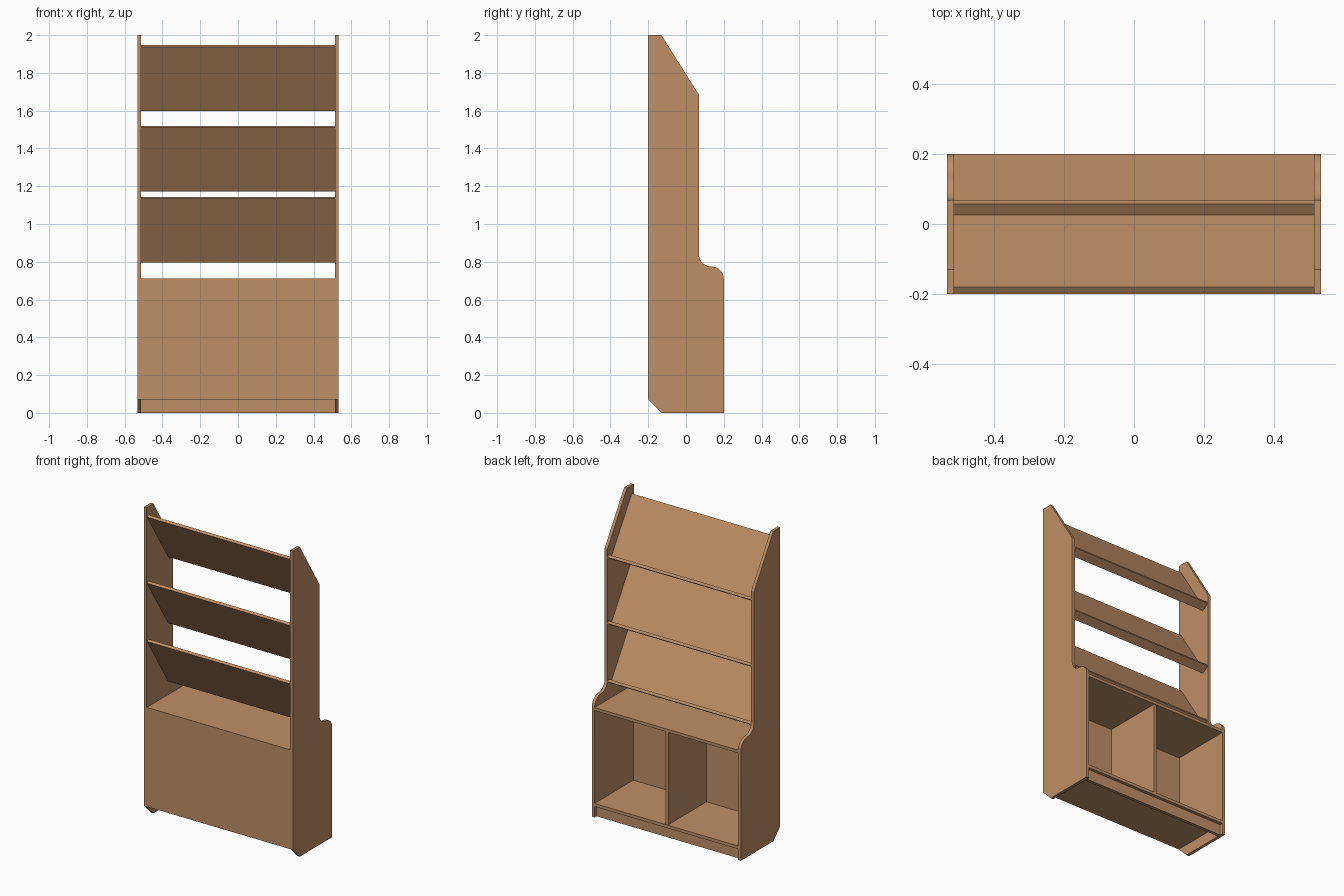
import bpy, bmesh, math

if "Cube" in bpy.data.objects:
    bpy.data.objects.remove(bpy.data.objects["Cube"])

HALF_W, HALF_D, T = 0.533, 0.2, 0.02
IN = HALF_W - T

wood = bpy.data.materials.new("warm wood")
wood.diffuse_color = (0.52, 0.275, 0.135, 1)
wood.use_nodes = True
wood.node_tree.nodes["Principled BSDF"].inputs["Base Color"].default_value = wood.diffuse_color


def extrude_profile(name, pts, x0, x1):
    """Extrude a closed (y, z) profile along x."""
    bm = bmesh.new()
    face = bm.faces.new([bm.verts.new((x0, y, z)) for y, z in pts])
    res = bmesh.ops.extrude_face_region(bm, geom=[face])
    moved = [g for g in res["geom"] if isinstance(g, bmesh.types.BMVert)]
    bmesh.ops.translate(bm, verts=moved, vec=(x1 - x0, 0, 0))
    bmesh.ops.recalc_face_normals(bm, faces=bm.faces)
    me = bpy.data.meshes.new(name)
    bm.to_mesh(me)
    bm.free()
    me.materials.append(wood)
    ob = bpy.data.objects.new(name, me)
    bpy.context.collection.objects.link(ob)
    return ob


def board(name, x0, x1, y0, y1, z0, z1):
    return extrude_profile(name, [(y0, z0), (y1, z0), (y1, z1), (y0, z1)], x0, x1)


def arc(cy, cz, r, a0, a1, n=10):
    return [(cy + r * math.cos(math.radians(a0 + (a1 - a0) * i / n)),
             cz + r * math.sin(math.radians(a0 + (a1 - a0) * i / n))) for i in range(n + 1)]


# Side panels: chamfered foot, S-curve shoulder, sloped top
R = 0.066
front_y = HALF_D - 2 * R
mid_z = 0.775
side = [(-HALF_D, 0.07), (-0.13, 0), (HALF_D, 0)]
side += arc(HALF_D - R, mid_z - R, R, 0, 90)
side += arc(HALF_D - R, mid_z + R, R, 270, 180)[1:]
side += [(front_y, 1.685), (-0.13, 2), (-HALF_D, 2)]
for name, x0 in (("left_side", -HALF_W), ("right_side", IN)):
    ob = extrude_profile(name, side, x0, x0 + T)
    bpy.ops.object.select_all(action='DESELECT')
    ob.select_set(True)
    bpy.context.view_layer.objects.active = ob
    bpy.ops.object.shade_smooth_by_angle(angle=math.radians(25))

# Lower cabinet
board("back_panel", -IN, IN, -HALF_D, -0.195, 0.07, 0.711)
board("counter", -IN, IN, -0.195, HALF_D, 0.69, 0.709)
board("bottom_shelf", -IN, IN, -0.195, HALF_D, 0.07, 0.09)
board("divider", -T / 2, T / 2, -0.195, HALF_D - 0.005, 0.09, 0.69)
board("plinth", -IN, IN, HALF_D - 0.04, HALF_D - 0.02, 0, 0.07)

# Leaning display shelves: L-shaped section of board and lip
th = math.radians(32.5)
s, c = math.sin(th), math.cos(th)
t, length, lip = 0.018, 0.384, 0.037
# (distance down the board, distance out from its face)
section = [(0, 0), (length, 0), (length, lip), (length + t, lip), (length + t, -t), (0, -t)]
for i, top in enumerate((1.947, 1.52, 1.144)):
    pts = [(-0.18 + d * s + o * c, top - d * c + o * s) for d, o in section]
    extrude_profile(f"display_shelf_{i + 1}", pts, -IN, IN)
